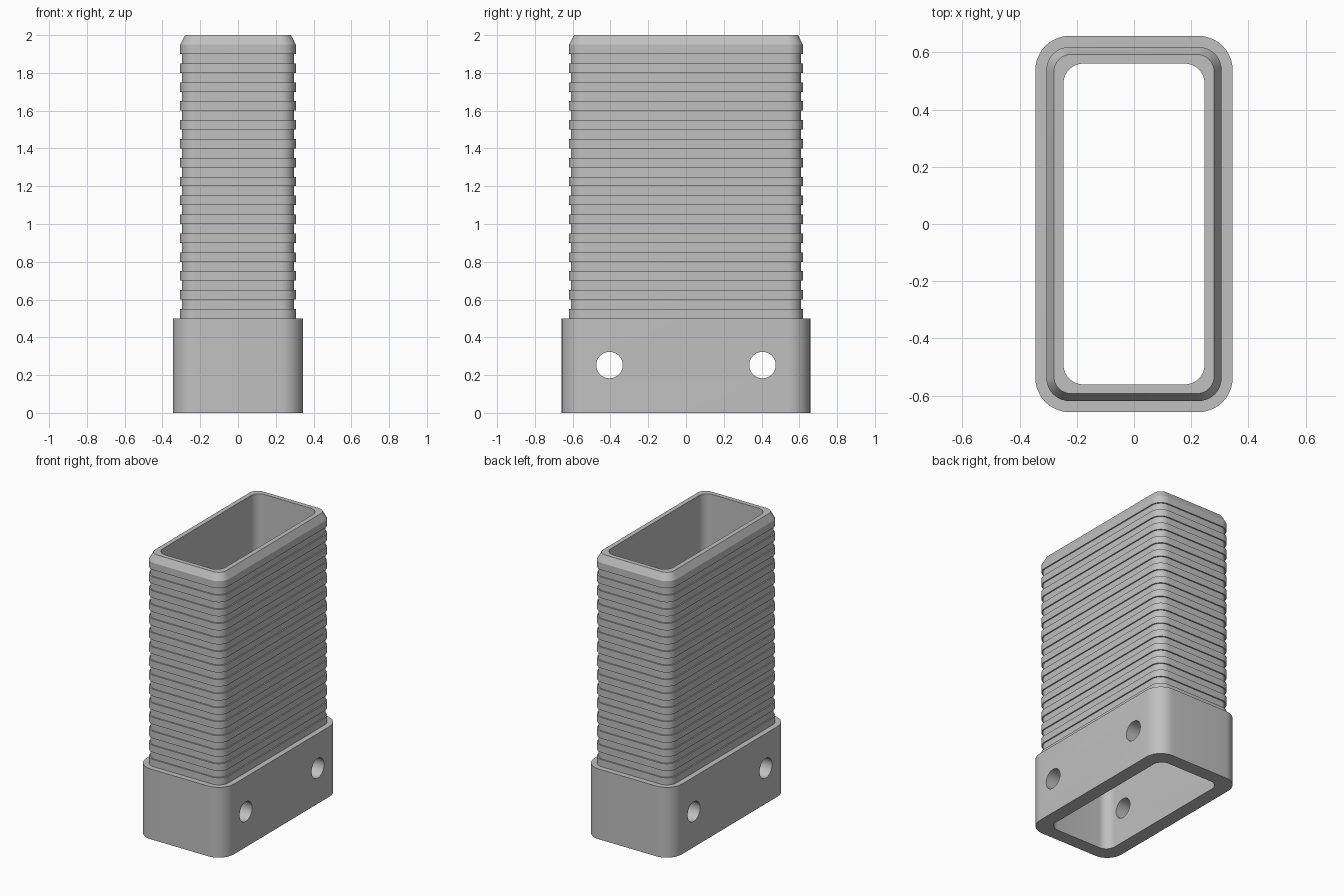
import bpy, bmesh, math

if "Cube" in bpy.data.objects:
    bpy.data.objects.remove(bpy.data.objects["Cube"], do_unlink=True)

gray = bpy.data.materials.new("plain gray")
gray.use_nodes = True
color = (0.53, 0.53, 0.53, 1)
gray.diffuse_color = color
gray.node_tree.nodes["Principled BSDF"].inputs["Base Color"].default_value = color

CORNER_STEPS = 10


def ring(bm, hx, hy, r, z):
    """Rounded rectangle of vertices at height z."""
    verts = []
    for q, (sx, sy) in enumerate([(1, 1), (-1, 1), (-1, -1), (1, -1)]):
        for i in range(CORNER_STEPS + 1):
            a = math.pi / 2 * (q + i / CORNER_STEPS)
            verts.append(bm.verts.new((sx * (hx - r) + r * math.cos(a),
                                       sy * (hy - r) + r * math.sin(a), z)))
    return verts


# Rounded-rectangle sections: half width, half depth, corner radius
base = (0.345, 0.658, 0.12)
rib = (0.306, 0.619, 0.08)
groove = (0.297, 0.610, 0.072)
rim = (0.280, 0.593, 0.06)
bore = (0.247, 0.561, 0.07)

# Wall profile: base block, ribbed sleeve, chamfered rim, then the bore
levels = [(base, 0), (base, 0.5)]
for i in range(15):
    z = 0.5 + 0.1 * i
    levels += [(rib, z), (rib, z + 0.05)]
    if i < 14:
        levels += [(groove, z + 0.05), (groove, z + 0.1)]
levels += [(rim, 2), (bore, 2), (bore, 0)]

bm = bmesh.new()
rings = [ring(bm, *section, z) for section, z in levels]
for a, b in zip(rings, rings[1:] + rings[:1]):
    n = len(a)
    for i in range(n):
        j = (i + 1) % n
        bm.faces.new((a[i], a[j], b[j], b[i]))
bmesh.ops.recalc_face_normals(bm, faces=bm.faces)
mesh = bpy.data.meshes.new("ribbed_sleeve")
bm.to_mesh(mesh)
bm.free()
sleeve = bpy.data.objects.new("ribbed_sleeve", mesh)
bpy.context.collection.objects.link(sleeve)
mesh.materials.append(gray)

# Two bolt holes through both long walls of the base
cutters = []
for y in (-0.405, 0.405):
    bpy.ops.mesh.primitive_cylinder_add(vertices=40, radius=0.07, depth=1,
                                        location=(0, y, 0.253),
                                        rotation=(0, math.pi / 2, 0))
    cutter = bpy.context.object
    cutter.name = "bolt_hole_cutter"
    cutter.hide_render = True
    cutter.data.materials.append(gray)
    mod = sleeve.modifiers.new("bolt_hole", "BOOLEAN")
    mod.operation = "DIFFERENCE"
    mod.solver = "EXACT"
    mod.object = cutter
    cutters.append(cutter)

bpy.ops.object.select_all(action="DESELECT")
sleeve.select_set(True)
bpy.context.view_layer.objects.active = sleeve
for mod in list(sleeve.modifiers):
    bpy.ops.object.modifier_apply(modifier=mod.name)
for cutter in cutters:
    bpy.data.objects.remove(cutter, do_unlink=True)
bpy.ops.object.shade_smooth_by_angle(angle=math.radians(24))
